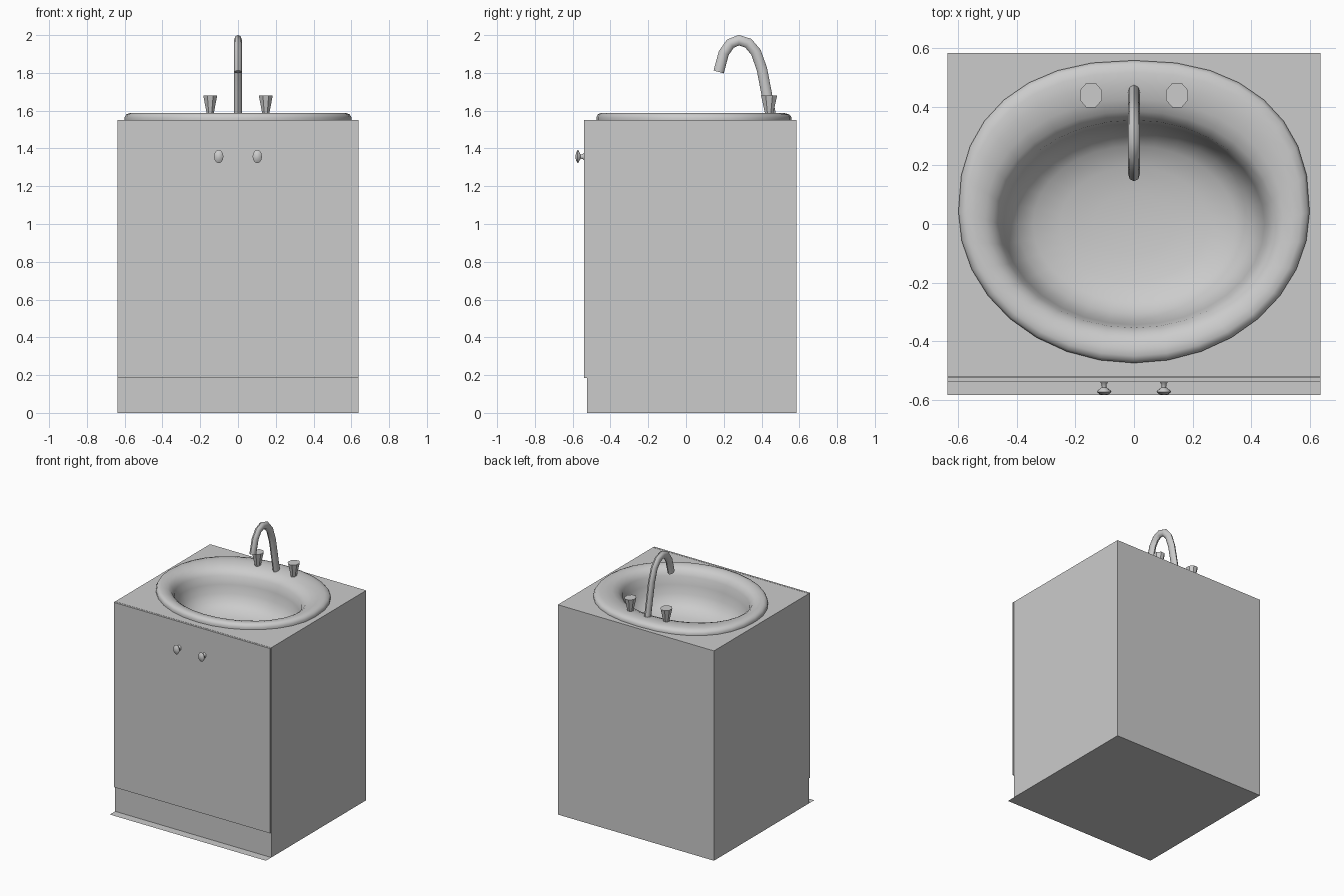
import bpy, bmesh, math
from mathutils import Vector

cube = bpy.data.objects.get("Cube")
if cube:
    bpy.data.objects.remove(cube, do_unlink=True)

GREY = (0.6, 0.6, 0.6, 1)
mat = bpy.data.materials.new("plain grey")
mat.use_nodes = True
mat.diffuse_color = GREY
mat.node_tree.nodes["Principled BSDF"].inputs["Base Color"].default_value = GREY

COUNTER = 1.55
SEG = 32


def finish(name, bm, smooth=None):
    bmesh.ops.recalc_face_normals(bm, faces=bm.faces)
    mesh = bpy.data.meshes.new(name)
    bm.to_mesh(mesh)
    bm.free()
    mesh.materials.append(mat)
    ob = bpy.data.objects.new(name, mesh)
    bpy.context.collection.objects.link(ob)
    if smooth:
        bpy.ops.object.select_all(action='DESELECT')
        ob.select_set(True)
        bpy.context.view_layer.objects.active = ob
        bpy.ops.object.shade_smooth_by_angle(angle=math.radians(smooth))
    return ob


def loft(name, rings, smooth, cap_start=True, cap_end=True):
    """Skin a list of point rings of equal length."""
    bm = bmesh.new()
    loops = [[bm.verts.new(p) for p in ring] for ring in rings]
    for a, b in zip(loops, loops[1:]):
        for i in range(len(a)):
            j = (i + 1) % len(a)
            bm.faces.new((a[i], a[j], b[j], b[i]))
    if cap_start:
        bm.faces.new(loops[0])
    if cap_end:
        bm.faces.new(loops[-1])
    return finish(name, bm, smooth)


def box(name, lo, hi):
    bm = bmesh.new()
    bmesh.ops.create_cube(bm, size=1)
    for v in bm.verts:
        v.co = Vector([lo[i] if v.co[i] < 0 else hi[i] for i in range(3)])
    return finish(name, bm)


def rim_point(t):
    """Outer basin outline: elliptical in front, squarer behind."""
    c, s = math.cos(t), math.sin(t)
    e = 2 / 2.3 if s > 0 else 1
    return Vector((0.6 * math.copysign(abs(c) ** e, c),
                   0.042 + 0.517 * math.copysign(abs(s) ** e, s), 0))


def bowl_point(t):
    return Vector((0.46 * math.cos(t), 0.355 * math.sin(t), 0))


angles = [2 * math.pi * i / SEG for i in range(SEG)]

# Cabinet shell: walls plus a counter with an opening for the bowl
bm = bmesh.new()
corners = [(-0.638, -0.523), (0.638, -0.523), (0.638, 0.585), (-0.638, 0.585)]
low = [bm.verts.new((x, y, 0)) for x, y in corners]
top = [bm.verts.new((x, y, COUNTER)) for x, y in corners]
for i in range(4):
    j = (i + 1) % 4
    bm.faces.new((low[i], low[j], top[j], top[i]))
hole = [bm.verts.new(bowl_point(t) * 1.08 + Vector((0, 0, COUNTER))) for t in angles]
edges = [bm.edges.new((hole[i], hole[(i + 1) % SEG])) for i in range(SEG)]
edges += [bm.edges.get((top[i], top[(i + 1) % 4])) for i in range(4)]
bmesh.ops.triangle_fill(bm, edges=edges, use_beauty=True, normal=(0, 0, 1))
finish("cabinet", bm)

# Floor sheet that closes the cabinet and reaches out in front
bm = bmesh.new()
bm.faces.new([bm.verts.new((x, y, 0)) for x, y in
              ((-0.638, -0.585), (-0.638, 0.585), (0.638, 0.585), (0.638, -0.585))])
ob = finish("floor_sheet", bm)
ob.data.flip_normals() if ob.data.polygons[0].normal.z > 0 else None

# Door panel
box("door_panel", (-0.638, -0.539, 0.185), (0.638, -0.525, COUNTER))

# Basin: rim blends from the outer outline to the bowl, then drops to the floor
rings = []
for blend, z in ((0, 1.55), (0, 1.565), (0.06, 1.58), (0.2, 1.588), (0.4, 1.588),
                 (0.65, 1.58), (0.85, 1.562), (1, 1.53)):
    rings.append([rim_point(t).lerp(bowl_point(t), blend) + Vector((0, 0, z)) for t in angles])
for scale, z in ((0.97, 1.47), (0.93, 1.41), (0.86, 1.36), (0.75, 1.325),
                 (0.55, 1.3), (0.3, 1.287), (0.08, 1.283)):
    rings.append([bowl_point(t) * scale + Vector((0, 0, z)) for t in angles])
basin = loft("basin", rings, 60, cap_start=False)
if basin.data.polygons[-1].normal.z < 0:
    basin.data.flip_normals()

# Spout: flattened octagonal tube swept along an arch
path = [Vector((0, y, z)) for y, z in (
    (0.45, 1.57), (0.425, 1.7), (0.402, 1.82), (0.37, 1.91), (0.33, 1.957),
    (0.28, 1.973), (0.235, 1.955), (0.2, 1.905), (0.173, 1.805))]
rings = []
for i, p in enumerate(path):
    d = (path[min(i + 1, len(path) - 1)] - path[max(i - 1, 0)]).normalized()
    side = Vector((1, 0, 0))
    up = side.cross(d)
    rings.append([p + side * 0.021 * math.cos(a) + up * 0.028 * math.sin(a)
                  for a in (math.tau * k / 8 for k in range(8))])
loft("spout", rings, 50)

# Tap handles and door knobs, one of each per side
for sx, label in ((1, "left"), (-1, "right")):
    rings = [[(sx * 0.147 + 0.04 * r * math.cos(a), 0.44 + 0.046 * r * math.sin(a), z)
              for a in (math.tau * (k + 0.5) / 8 for k in range(8))]
             for r, z in ((0.45, 1.575), (1, 1.68))]
    loft(label + "_tap_handle", rings, 30)

    rings = [[(sx * 0.102 + 0.025 * r * math.cos(a), y, 1.357 + 0.035 * r * math.sin(a))
              for a in (math.tau * k / 12 for k in range(12))]
             for r, y in ((0.6, -0.538), (0.35, -0.547), (0.32, -0.558),
                          (0.95, -0.57), (1, -0.574), (0.6, -0.582), (0.15, -0.585))]
    loft(label + "_door_knob", rings, 50)
